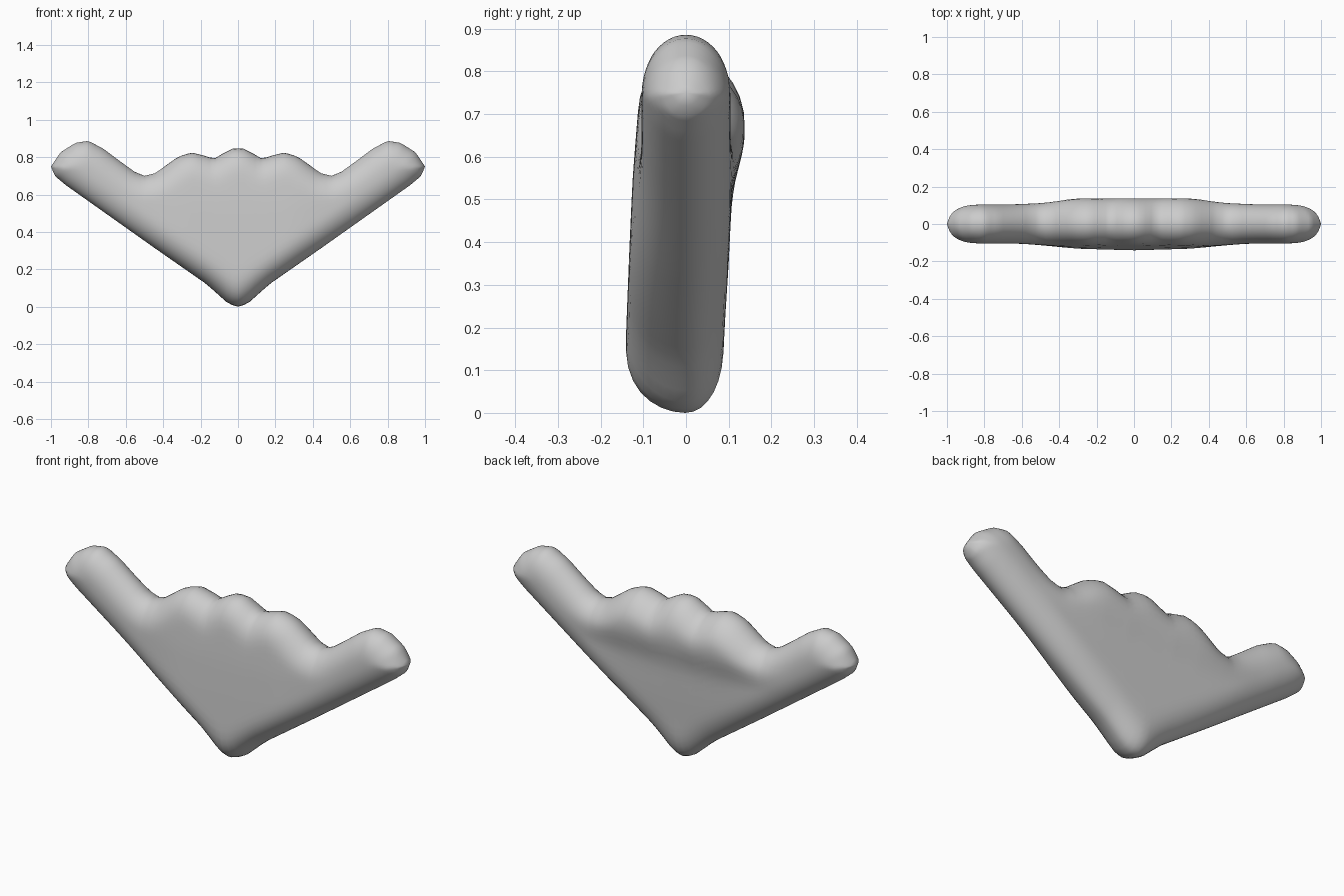
import bpy, bmesh, math
from mathutils import Vector
from mathutils.geometry import intersect_point_line

if "Cube" in bpy.data.objects:
    bpy.data.objects.remove(bpy.data.objects["Cube"])

# Half outlines of the front silhouette (x, z), mirrored about x = 0
TOP = [(0, .847), (.03, .845), (.08, .82), (.13, .79), (.18, .808), (.25, .825),
       (.32, .802), (.40, .745), (.44, .715), (.5, .70), (.55, .72), (.62, .77),
       (.72, .845), (.8, .887), (.87, .876), (.95, .825), (1, .75)]
BOTTOM = [(0, 0), (.05, .015), (.10, .06), (.17, .122), (.45, .317), (.92, .65), (.98, .70), (1, .75)]
# Depth of the middle of the body against height
BACK = [(0, .085), (.2, .09), (.35, .10), (.52, .108), (.63, .138), (.7, .138), (.77, .125), (.85, .11)]
FRONT = [(0, .142), (.15, .142), (.4, .132), (.55, .125), (.7, .113), (.85, .108)]
ROUND = .13


def lerp_table(table, t):
    for (a, va), (b, vb) in zip(table, table[1:]):
        if t <= b:
            return va + (vb - va) * (t - a) / (b - a)
    return table[-1][1]


right = TOP + BOTTOM[::-1][1:]
loop = [Vector(p) for p in right] + [Vector((-x, z)) for x, z in right[::-1][1:-1]]


def edge_distance(p):
    best = 9
    for i, a in enumerate(loop):
        b = loop[(i + 1) % len(loop)]
        q, t = intersect_point_line(p, a, b)
        q = a if t < 0 else b if t > 1 else q
        best = min(best, (Vector(q[:2]) - p).length)
    return best


def depth(x, z, side):
    # Rounded rim, blending from palm thickness to arm thickness
    d = min(edge_distance(Vector((x, z))) / ROUND, 1)
    rim = math.sqrt(max(0, 1 - (1 - d) ** 2))
    w = min(max((abs(x) - .25) / .45, 0), 1)
    w = w * w * (3 - 2 * w)
    mid = lerp_table(BACK if side > 0 else FRONT, z)
    return side * rim * (mid * (1 - w) + .104 * w)


# Body: columns across x, each closed around front and back
NX, NZ = 84, 26
bm = bmesh.new()
columns = []
for i in range(NX + 1):
    u = 2 * i / NX - 1
    x = .5 * u + .5 * math.sin(u * math.pi / 2)
    lo, hi = lerp_table(BOTTOM, abs(x)), lerp_table(TOP, abs(x))
    ring = []
    for k in range(2 * NZ):
        side = -1 if k < NZ else 1
        z = lo + (hi - lo) * (.5 - .5 * math.cos(math.pi * k / NZ))
        y = 0 if k in (0, NZ) else depth(x, z, side)
        ring.append(bm.verts.new((x, y, z)))
    columns.append(ring)
for a, b in zip(columns, columns[1:]):
    for k in range(2 * NZ):
        n = (k + 1) % (2 * NZ)
        bm.faces.new((a[k], b[k], b[n], a[n]))
bmesh.ops.remove_doubles(bm, verts=bm.verts, dist=.0008)
for _ in range(2):
    bmesh.ops.smooth_vert(bm, verts=bm.verts, factor=.4, use_axis_x=False, use_axis_y=True, use_axis_z=False)
bmesh.ops.recalc_face_normals(bm, faces=bm.faces)
for f in bm.faces:
    f.smooth = True
mesh = bpy.data.meshes.new("hand_body")
bm.to_mesh(mesh)
bm.free()
body = bpy.data.objects.new("hand_body", mesh)
bpy.context.collection.objects.link(body)
